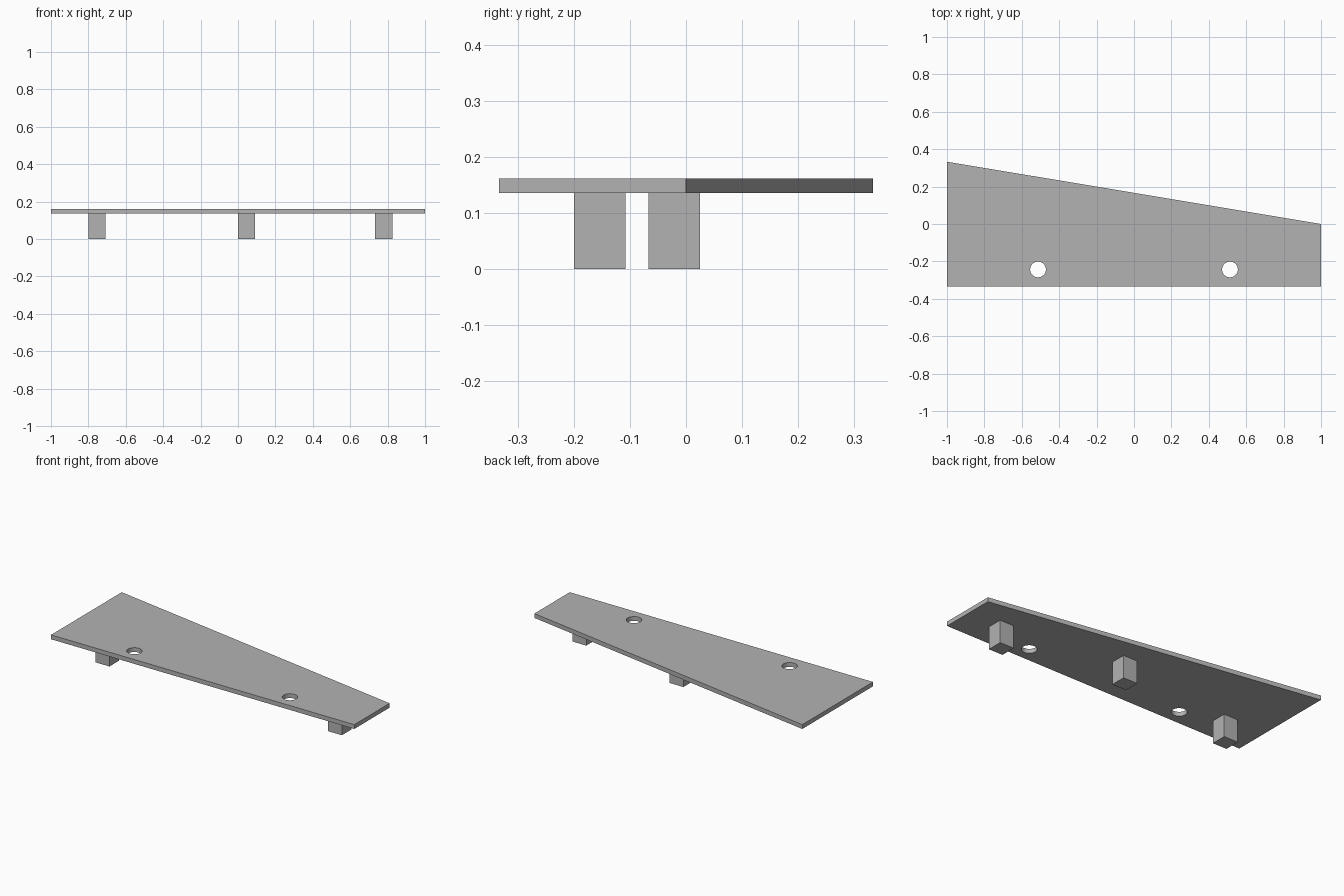
import bpy
import bmesh

default = bpy.data.objects.get("Cube")
if default:
    bpy.data.objects.remove(default, do_unlink=True)

# Single grey material
GREY = (0.45, 0.45, 0.45, 1.0)
grey = bpy.data.materials.new("plain_grey")
grey.use_nodes = True
grey.diffuse_color = GREY
grey.node_tree.nodes["Principled BSDF"].inputs["Base Color"].default_value = GREY

PLATE_BOTTOM, PLATE_TOP = 0.135, 0.161


def prism(name, outline, z0, z1):
    """Extrude a flat outline from z0 up to z1."""
    bm = bmesh.new()
    face = bm.faces.new([bm.verts.new((x, y, z0)) for x, y in outline])
    top = bmesh.ops.extrude_face_region(bm, geom=[face])["geom"]
    verts = [v for v in top if isinstance(v, bmesh.types.BMVert)]
    bmesh.ops.translate(bm, verts=verts, vec=(0, 0, z1 - z0))
    bmesh.ops.recalc_face_normals(bm, faces=bm.faces)
    mesh = bpy.data.meshes.new(name)
    bm.to_mesh(mesh)
    bm.free()
    mesh.materials.append(grey)
    obj = bpy.data.objects.new(name, mesh)
    bpy.context.collection.objects.link(obj)
    return obj


# Tapered plate
plate = prism("tapered_plate",
              [(-1, -0.333), (1, -0.333), (1, 0), (-1, 0.333)],
              PLATE_BOTTOM, PLATE_TOP)

# Two round through-holes near the front edge
for side, x in (("left", 0.513), ("right", -0.513)):
    bpy.ops.mesh.primitive_cylinder_add(vertices=48, radius=0.042, depth=0.2,
                                        location=(x, -0.243, PLATE_TOP))
    cutter = bpy.context.object
    cutter.name = f"{side}_hole_cutter"
    cutter.data.materials.append(grey)
    cutter.hide_render = True
    cutter.hide_set(True)
    cut = plate.modifiers.new(f"{side}_hole", "BOOLEAN")
    cut.operation = "DIFFERENCE"
    cut.solver = "EXACT"
    cut.object = cutter

# Three square feet under the plate
HALF = 0.046
for name, x, y in (("right_foot", -0.754, -0.154),
                   ("middle_foot", 0.046, -0.021),
                   ("left_foot", 0.779, -0.154)):
    prism(name, [(x - HALF, y - HALF), (x + HALF, y - HALF),
                 (x + HALF, y + HALF), (x - HALF, y + HALF)],
          0, PLATE_BOTTOM)
